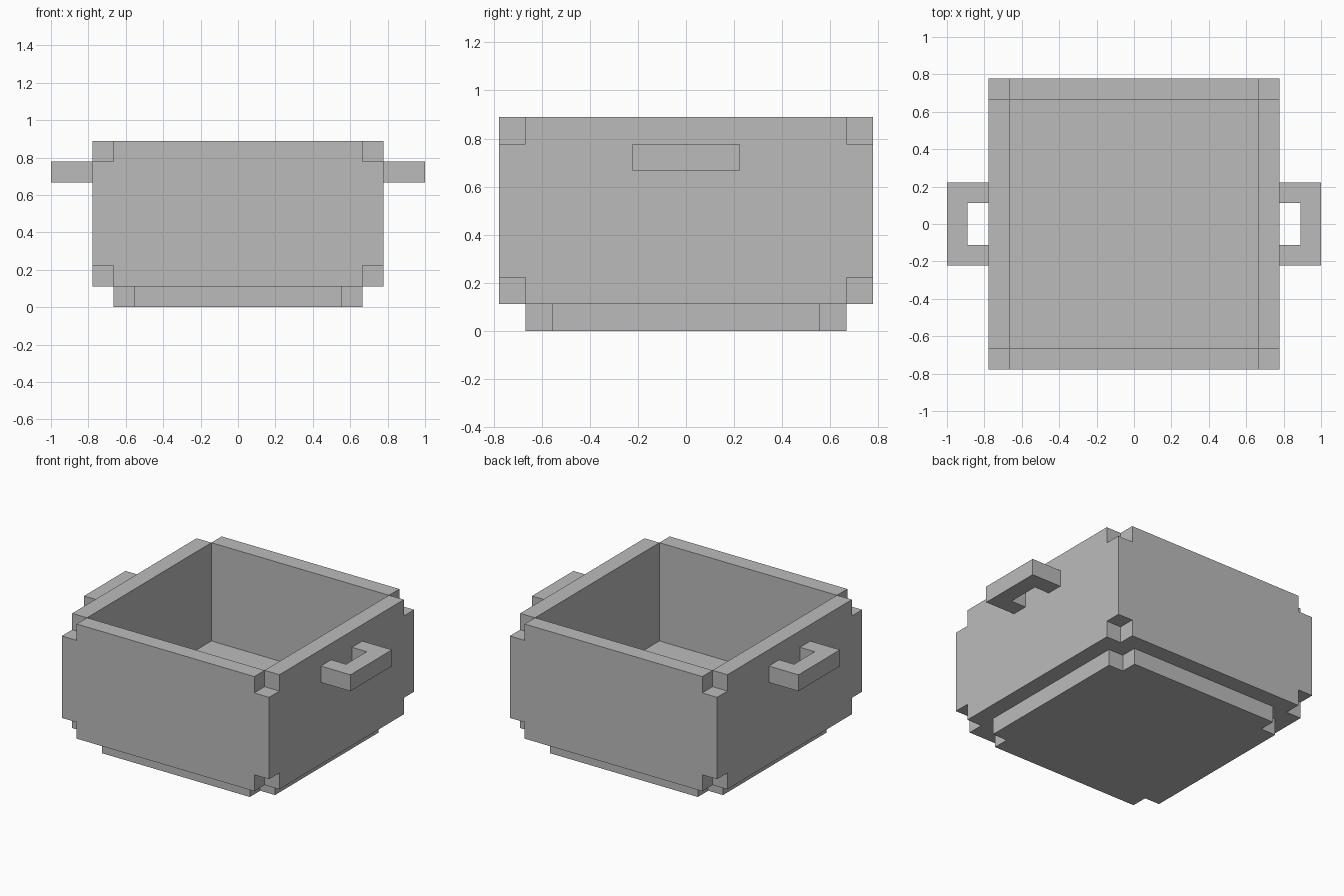
import bpy
import bmesh

cube = bpy.data.objects.get("Cube")
if cube:
    bpy.data.objects.remove(cube, do_unlink=True)

U = 1 / 9  # grid step that every part snaps to

grey = bpy.data.materials.new("plain grey")
grey.use_nodes = True
grey.diffuse_color = (0.5, 0.5, 0.5, 1)
shader = next(n for n in grey.node_tree.nodes if n.type == "BSDF_PRINCIPLED")
shader.inputs["Base Color"].default_value = grey.diffuse_color


def add_prism(bm, outline, z0, z1):
    """Extrude an x-y outline from z0 to z1, in grid steps."""
    face = bm.faces.new([bm.verts.new((x * U, y * U, z0 * U)) for x, y in outline])
    top = bmesh.ops.extrude_face_region(bm, geom=[face])["geom"]
    for v in top:
        if isinstance(v, bmesh.types.BMVert):
            v.co.z = z1 * U


def make_object(name, prisms):
    bm = bmesh.new()
    for outline, z0, z1 in prisms:
        add_prism(bm, outline, z0, z1)
    bmesh.ops.recalc_face_normals(bm, faces=bm.faces)
    mesh = bpy.data.meshes.new(name)
    bm.to_mesh(mesh)
    bm.free()
    mesh.materials.append(grey)
    obj = bpy.data.objects.new(name, mesh)
    bpy.context.collection.objects.link(obj)
    return obj


def rect(x0, x1, y0, y1):
    return [(x0, y0), (x1, y0), (x1, y1), (x0, y1)]


def notched_square(outer, inner):
    """Square outline with a square bite out of each corner."""
    o, i = outer, inner
    corner = [(o, i), (i, i), (i, o)]
    outline = []
    for _ in range(4):
        outline += corner
        corner = [(-y, x) for x, y in corner]
    return outline


# Tub: solid block, hollowed out and notched at its eight corners
tub = make_object("tub", [(rect(-7, 7, -7, 7), 1, 8)])
cavity = make_object("cavity_cutter", [(rect(-6, 6, -6, 6), 2, 9)])
notches = make_object("corner_cutter", [
    (rect(*sorted((sx * 6, sx * 8)), *sorted((sy * 6, sy * 8))), z0, z1)
    for sx in (-1, 1) for sy in (-1, 1) for z0, z1 in ((0, 2), (7, 9))])
cutters = [cavity, notches]
for cutter in cutters:
    cutter.hide_render = True
    cut = tub.modifiers.new(cutter.name, "BOOLEAN")
    cut.operation = "DIFFERENCE"
    cut.solver = "EXACT"
    cut.object = cutter

# Bake the cuts and discard the cutters
bpy.context.view_layer.update()
baked = bpy.data.meshes.new_from_object(
    tub.evaluated_get(bpy.context.evaluated_depsgraph_get()))
tub.modifiers.clear()
tub.data = baked
for cutter in cutters:
    bpy.data.objects.remove(cutter, do_unlink=True)

# Base: thinner foot plate below the tub
make_object("base", [(notched_square(6, 5), 0, 1)])

# Handles: a bracket on each side
bracket = [(7, -2), (9, -2), (9, 2), (7, 2), (7, 1), (8, 1), (8, -1), (7, -1)]
for name, side in (("left_handle", 1), ("right_handle", -1)):
    make_object(name, [([(side * x, y) for x, y in bracket], 6, 7)])
